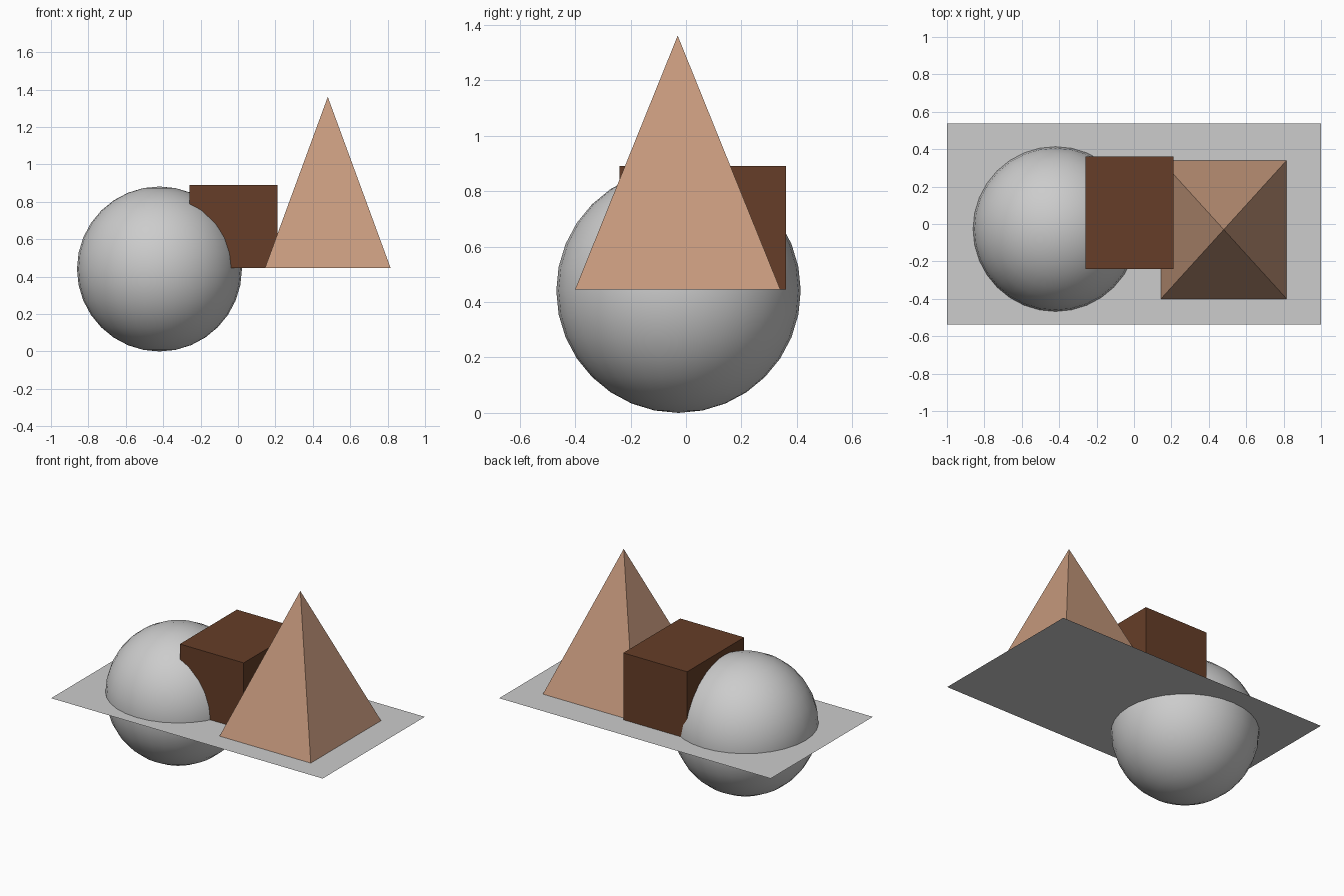
import bpy
import math

if "Cube" in bpy.data.objects:
    bpy.data.objects.remove(bpy.data.objects["Cube"])

PLANE_Z = 0.445


def material(name, rgb):
    m = bpy.data.materials.new(name)
    m.diffuse_color = (*rgb, 1.0)
    m.use_nodes = True
    m.node_tree.nodes["Principled BSDF"].inputs["Base Color"].default_value = m.diffuse_color
    return m


def finish(name, mat, scale=None):
    ob = bpy.context.object
    ob.name = name
    if scale:
        ob.scale = scale
        bpy.ops.object.transform_apply(location=False, rotation=True, scale=True)
    ob.data.materials.append(mat)
    return ob


grey = material("light grey", (0.604, 0.604, 0.604))
brown = material("dark brown", (0.133, 0.048, 0.021))
tan = material("tan", (0.565, 0.319, 0.205))

# Thin flat sheet cutting through the ball
bpy.ops.mesh.primitive_plane_add(size=1, location=(0, 0, PLANE_Z))
finish("sheet", grey, (2.0, 1.075, 1))

# Smooth ball, half sunk below the sheet
bpy.ops.mesh.primitive_uv_sphere_add(segments=32, ring_count=16, radius=0.441,
                                     location=(-0.42, -0.027, 0.441))
finish("ball", grey)
bpy.ops.object.shade_smooth()

# Box overlapping the ball
bpy.ops.mesh.primitive_cube_add(size=1, location=(-0.025, 0.06, PLANE_Z + 0.2225))
finish("box", brown, (0.47, 0.60, 0.445))

# Four-sided pyramid resting on the sheet
bpy.ops.mesh.primitive_cone_add(vertices=4, radius1=math.sqrt(0.5), radius2=0, depth=1,
                                location=(0.48, -0.03, PLANE_Z + 0.4585),
                                rotation=(0, 0, math.pi / 4))
bpy.ops.object.transform_apply(location=False, rotation=True, scale=False)
finish("pyramid", tan, (0.672, 0.74, 0.915))
